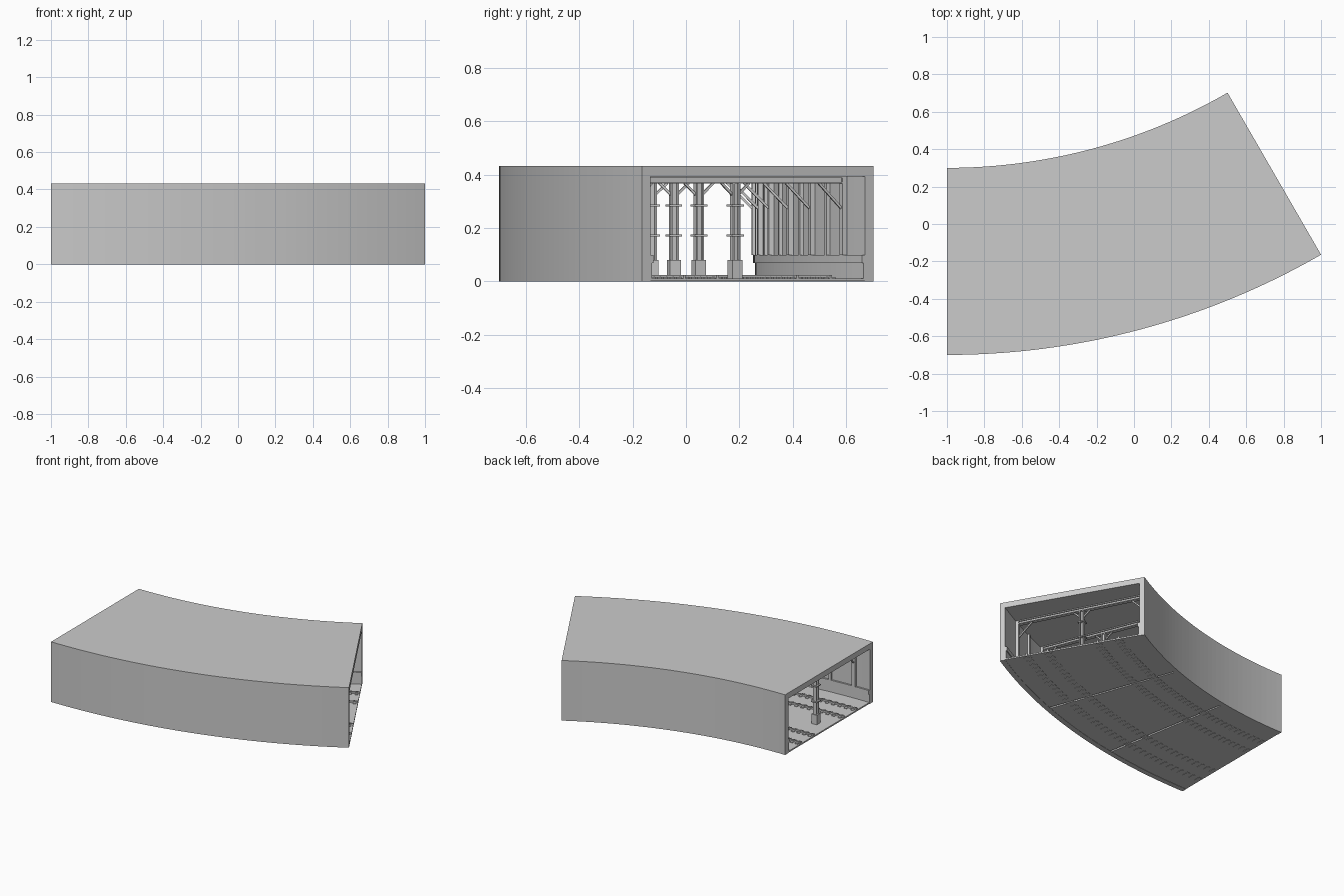
import bpy, bmesh, math
from mathutils import Matrix, Vector

cube = bpy.data.objects.get("Cube")
if cube:
    bpy.data.objects.remove(cube, do_unlink=True)

# One concrete grey for everything
grey = bpy.data.materials.new("concrete_grey")
grey.use_nodes = True
GREY = (0.6, 0.6, 0.6, 1)
grey.diffuse_color = GREY
grey.node_tree.nodes["Principled BSDF"].inputs["Base Color"].default_value = GREY

CX, CY = -1.0, 3.3            # centre of the bend
R_IN, R_OUT, MID = 3.0, 4.0, 3.5
WALL, HEIGHT, CEILING = 0.036, 0.433, 0.393
BEND, SECTION = 30, 10        # degrees


def finish(name, bm):
    bmesh.ops.recalc_face_normals(bm, faces=bm.faces[:])
    mesh = bpy.data.meshes.new(name)
    bm.to_mesh(mesh)
    bm.free()
    mesh.materials.append(grey)
    obj = bpy.data.objects.new(name, mesh)
    bpy.context.collection.objects.link(obj)
    return obj


def sweep(name, profile, start=0, end=BEND, steps=36):
    """Sweep a closed (radius, z) profile around the bend."""
    bm = bmesh.new()
    rings = []
    for i in range(steps + 1):
        a = math.radians(start + (end - start) * i / steps)
        rings.append([bm.verts.new((CX + r * math.sin(a), CY - r * math.cos(a), z))
                      for r, z in profile])
    n = len(profile)
    for low, high in zip(rings, rings[1:]):
        for j in range(n):
            k = (j + 1) % n
            bm.faces.new((low[j], low[k], high[k], high[j]))
    bm.faces.new(rings[0])
    bm.faces.new(rings[-1])
    return finish(name, bm)


def band(r0, r1, z0, z1):
    return [(r0, z0), (r1, z0), (r1, z1), (r0, z1)]


def block(bm, radius, angle, z, size, tilt=0):
    """Box with local x pointing outward, y along the track, z up."""
    a = math.radians(angle)
    place = Matrix.Translation((CX + radius * math.sin(a), CY - radius * math.cos(a), z))
    turn = Matrix.Rotation(a - math.pi / 2, 4, 'Z') @ Matrix.Rotation(tilt, 4, 'Y')
    bmesh.ops.create_cube(bm, size=1, matrix=place @ turn @ Matrix.Diagonal(Vector(size).to_4d()))


def strut(bm, angle, start, end, thick):
    """Diagonal bar between two (radius, z) points."""
    dr, dz = end[0] - start[0], end[1] - start[1]
    block(bm, (start[0] + end[0]) / 2, angle, (start[1] + end[1]) / 2,
          (math.hypot(dr, dz), thick, thick), -math.atan2(dz, dr))


# Tunnel walls and roof as one arch-shaped section
inner, outer = R_IN + WALL, R_OUT - WALL
sweep("tunnel_shell", [(R_IN, 0), (R_IN, HEIGHT), (R_OUT, HEIGHT), (R_OUT, 0),
                       (outer, 0), (outer, CEILING), (inner, CEILING), (inner, 0)])

# Floor slabs with open joints between sections
GAP = 0.1
for i in range(BEND // SECTION):
    a0 = i * SECTION + (GAP if i else 0)
    a1 = (i + 1) * SECTION - (GAP if i < 2 else 0)
    sweep(f"floor_slab_{i + 1}", band(inner, outer, 0.002, 0.012), a0, a1, 12)

# Low side benches with a projecting lip, on both walls
for name, wall, out in (("inner", inner, 1), ("outer", outer, -1)):
    sweep(f"{name}_bench", [(wall, 0.01), (wall + out * 0.006, 0.01),
                            (wall + out * 0.006, 0.07), (wall + out * 0.012, 0.07),
                            (wall + out * 0.012, 0.1), (wall, 0.1)])

# Two tracks: rails on rows of short sleeper blocks
sleepers = bmesh.new()
for t, centre in enumerate((3.255, 3.745)):
    for s, side in enumerate((-1, 1)):
        r = centre + side * 0.072
        sweep(f"rail_{t + 1}_{s + 1}", band(r - 0.005, r + 0.005, 0.012, 0.024))
        for i in range(40):
            block(sleepers, r, (i + 0.5) * BEND / 40, 0.0085, (0.05, 0.02, 0.017))
finish("sleeper_blocks", sleepers)

# Repeating frames: column, roof beam, wall posts and braces
columns, beams = bmesh.new(), bmesh.new()
posts, braces = bmesh.new(), bmesh.new()
BEAM_Z = 0.367
frames = [s + local for s in range(0, BEND, SECTION) for local in (1.7, 7.1)]
for a in frames:
    # H-shaped column with plinth and collars
    block(columns, MID, a, 0.045, (0.042, 0.042, 0.07))
    block(columns, MID, a, 0.22, (0.024, 0.008, 0.3))
    for side in (-1, 1):
        block(columns, MID + side * 0.012, a, 0.22, (0.007, 0.028, 0.3))
    for z in (0.172, 0.285):
        block(columns, MID, a, z, (0.05, 0.046, 0.008))
    # H-shaped beam across the roof
    block(beams, MID, a, 0.38, (outer - inner, 0.008, 0.026))
    for z in (BEAM_Z + 0.003, CEILING - 0.003):
        block(beams, MID, a, z, (outer - inner, 0.026, 0.006))
    for side in (-1, 1):
        face = MID + side * (MID - inner)
        block(posts, face - side * 0.009, a, 0.245, (0.02, 0.026, 0.29))
        strut(braces, a, (face - side * 0.018, 0.275),
              (face - side * 0.112, BEAM_Z + 0.002), 0.009)
        strut(braces, a, (MID + side * 0.012, 0.325),
              (MID + side * 0.058, BEAM_Z + 0.002), 0.009)

# Lighter wall posts halfway between the frames
for a, b in zip(frames, frames[1:]):
    for r in (inner + 0.006, outer - 0.006):
        block(posts, r, (a + b) / 2, 0.245, (0.014, 0.018, 0.296))

finish("columns", columns)
finish("roof_beams", beams)
finish("wall_posts", posts)
finish("diagonal_braces", braces)
